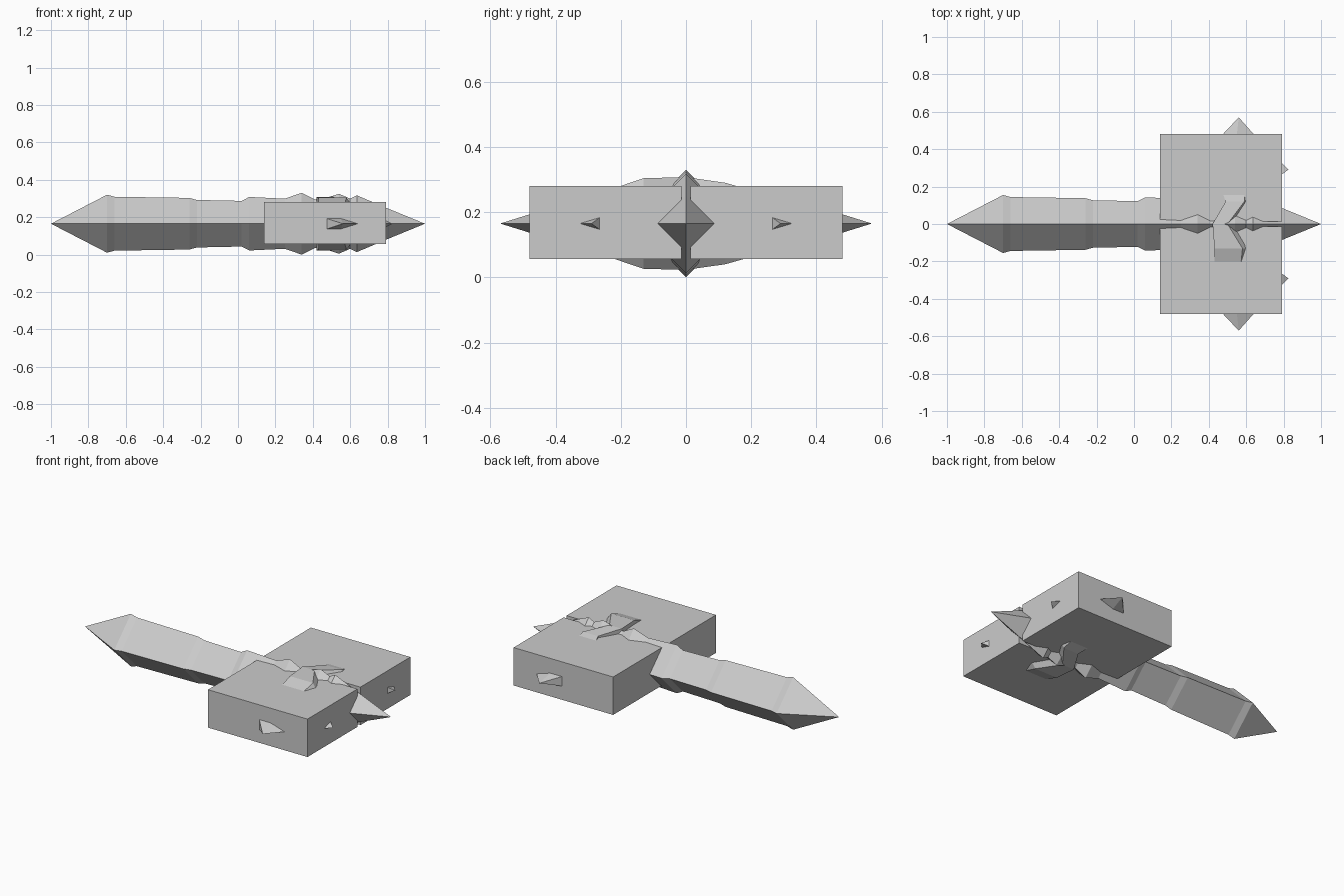
import bpy, bmesh
from mathutils import Vector

if "Cube" in bpy.data.objects:
    bpy.data.objects.remove(bpy.data.objects["Cube"])

ZC = 0.165  # height of the weapon's axis

grey = bpy.data.materials.new("stone grey")
grey.diffuse_color = (0.6, 0.6, 0.6, 1)
grey.use_nodes = True
grey.node_tree.nodes["Principled BSDF"].inputs["Base Color"].default_value = grey.diffuse_color


def finish(name, bm):
    bmesh.ops.recalc_face_normals(bm, faces=bm.faces)
    me = bpy.data.meshes.new(name)
    bm.to_mesh(me)
    bm.free()
    me.materials.append(grey)
    ob = bpy.data.objects.new(name, me)
    bpy.context.collection.objects.link(ob)
    return ob


def loft(name, rings):
    """Skin a list of rings; a ring with a single point is a tip."""
    bm = bmesh.new()
    vs = [[bm.verts.new(p) for p in r] for r in rings]
    for a, b in zip(vs, vs[1:]):
        n = max(len(a), len(b))
        for i in range(n):
            j = (i + 1) % n
            if len(a) == 1:
                bm.faces.new((a[0], b[j], b[i]))
            elif len(b) == 1:
                bm.faces.new((a[i], a[j], b[0]))
            else:
                bm.faces.new((a[i], a[j], b[j], b[i]))
    for r in (vs[0], vs[-1]):
        if len(r) > 2:
            bm.faces.new(r)
    return finish(name, bm)


# Handle: diamond section running the full length, pointed at both ends
profile = [(-0.70, .155), (-0.66, .144), (-0.26, .138), (-0.22, .127),
           (0.02, .122), (0.06, .143), (0.25, .134), (0.34, .165),
           (0.41, .130), (0.47, .138), (0.54, .160), (0.60, .134),
           (0.635, .152), (0.79, .086)]
rings = [[(-1, 0, ZC)]]
for x, r in profile:
    rings.append([(x, r, ZC), (x, 0, ZC + r), (x, -r, ZC), (x, 0, ZC - r)])
rings.append([(1, 0, ZC)])
loft("handle", rings)

# Two hammer blocks either side of a narrow slit
for side, name in ((1, "back_block"), (-1, "front_block")):
    bm = bmesh.new()
    bmesh.ops.create_cube(bm, size=1)
    for v in bm.verts:
        v.co = Vector((0.465 + v.co.x * 0.65,
                       side * 0.247 + v.co.y * 0.466,
                       0.168 + v.co.z * 0.224))
    finish(name, bm)


# Cross spike: five-sided section, swelling through the block faces near the middle
def pentagon(y, x0, x1, x2, h):
    return [(x0, y, ZC + h), (x1, y, ZC + h), (x2, y, ZC),
            (x1, y, ZC - h), (x0, y, ZC - h)]


loft("cross_spike", [
    [(0.56, -0.57, ZC)],
    pentagon(-0.48, .475, .55, .64, .028),
    pentagon(-0.23, .43, .57, .66, .105),
    pentagon(-0.13, .43, .58, .68, .139),
    pentagon(0.0, .42, .50, .64, .142),
    pentagon(0.12, .49, .59, .68, .125),
    pentagon(0.18, .47, .59, .66, .108),
    pentagon(0.48, .475, .55, .64, .028),
    [(0.56, 0.57, ZC)]])

# Small three-sided studs on the end faces of the blocks
for side, name in ((1, "back_stud"), (-1, "front_stud")):
    base = [(0.77, side * .265, ZC + .018), (0.77, side * .325, ZC),
            (0.77, side * .265, ZC - .018)]
    mid = [(0.79, y, z) for _, y, z in base]
    loft(name, [base, mid, [(0.825, side * .29, ZC)]])
